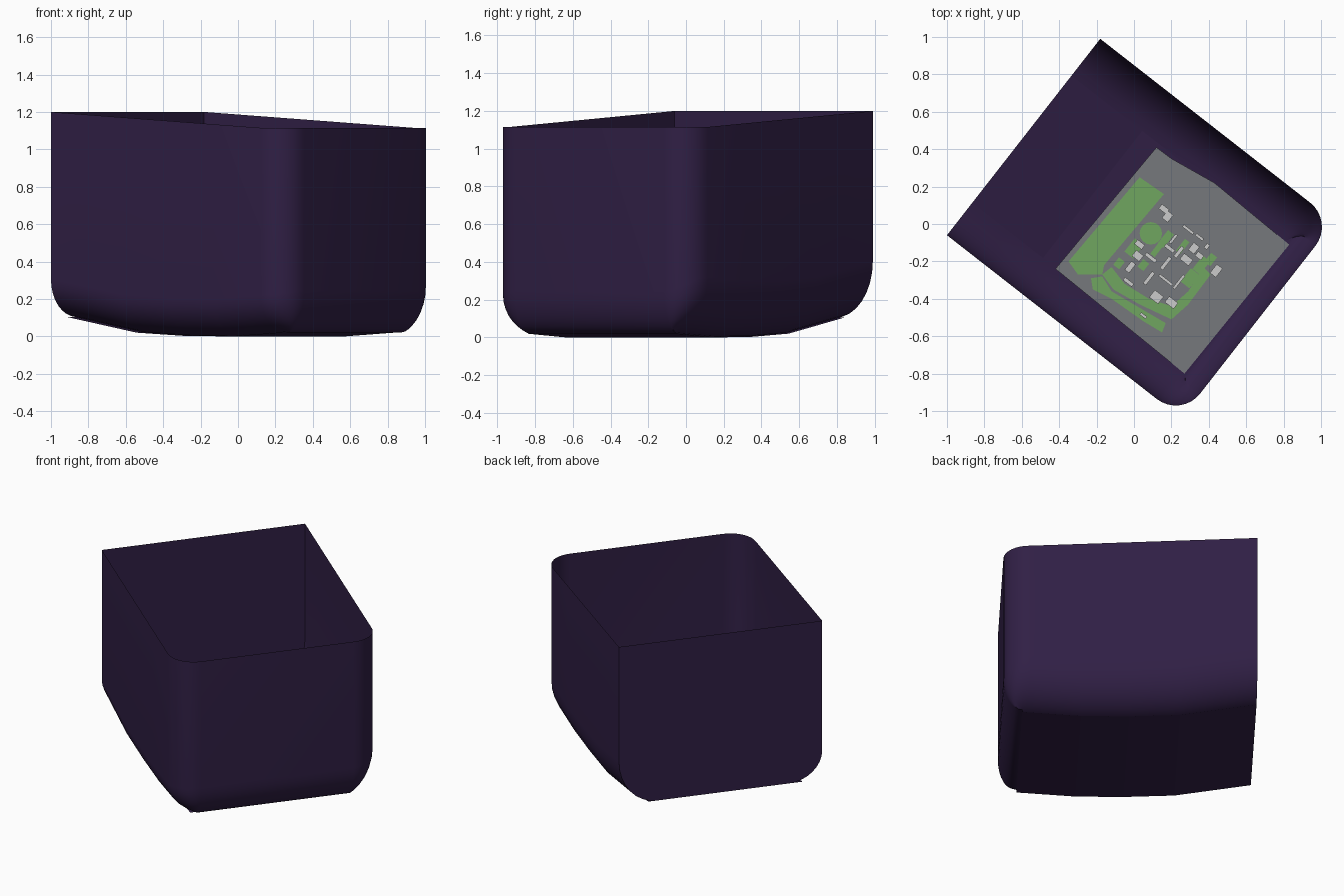
import bpy, bmesh, math
from mathutils import Vector

if "Cube" in bpy.data.objects:
    bpy.data.objects.remove(bpy.data.objects["Cube"])

# Local frame: s runs along the tub, t across it; the tub is turned on the grid
A = Vector((-1.0, -0.06))
U = Vector((0.788, -0.615)).normalized()
V = Vector((-U.y, U.x))
L, W, R = 1.588, 1.332, 0.165


def world(s, t, z):
    p = A + U * s + V * t
    return (p.x, p.y, z)


def material(name, rgb):
    m = bpy.data.materials.new(name)
    m.diffuse_color = (*rgb, 1)
    m.use_nodes = True
    m.node_tree.nodes["Principled BSDF"].inputs["Base Color"].default_value = m.diffuse_color
    return m


PURPLE = material("dark_purple", (0.03, 0.014, 0.06))
GREY = material("ground_grey", (0.18, 0.19, 0.2))
GREEN = material("grass_green", (0.16, 0.38, 0.115))


def make(name, verts, faces, mat=None, smooth=False):
    me = bpy.data.meshes.new(name)
    me.from_pydata(verts, [], faces)
    ob = bpy.data.objects.new(name, me)
    bpy.context.collection.objects.link(ob)
    if mat:
        me.materials.append(mat)
    if smooth:
        bpy.ops.object.select_all(action='DESELECT')
        ob.select_set(True)
        bpy.context.view_layer.objects.active = ob
        bpy.ops.object.shade_smooth_by_angle(angle=math.radians(30))
    return ob


FLOOR = [(0, 0.105), (0.48, 0.02), (0.8, 0.003), (1.1, 0.0), (1.47, 0.022)]


def floor_z(s):
    for (s0, z0), (s1, z1) in zip(FLOOR, FLOOR[1:]):
        if s <= s1:
            return z0 + (z1 - z0) * (s - s0) / (s1 - s0)
    return FLOOR[-1][1]


# Wall outline: (s, t, normal_s, normal_t), open at the flat end panel
outline = [(s, 0, 0, -1) for s in (0, 0.24, 0.48, 0.8, 1.1)]
for k in range(9):
    a = -math.pi / 2 + k * math.pi / 16
    outline.append((L - R + R * math.cos(a), R + R * math.sin(a), math.cos(a), math.sin(a)))
for k in range(9):
    a = k * math.pi / 16
    outline.append((L - R + R * math.cos(a), W - R + R * math.sin(a), math.cos(a), math.sin(a)))
outline += [(s, W, 0, 1) for s in (1.1, 0.8, 0.48, 0.24, 0)]

# Side walls: rim row, then an elliptical fillet curling in to the floor
STEPS = 8
rows = [[world(s, t, 1.2 - 0.085 * min(s / (L - R), 1)) for s, t, _, _ in outline]]
for k in range(STEPS + 1):
    a = k / STEPS * math.pi / 2
    row = []
    for s, t, ns, nt in outline:
        inset, high = (0.22, 0.2) if nt < 0 else (0.25, 0.3)
        height = 0.22 * ns * ns + high * nt * nt
        f = 1 - math.cos(a)
        s2, t2 = s - 0.12 * ns * f, t - inset * nt * f
        row.append(world(s2, t2, floor_z(s2) + height * (1 - math.sin(a))))
    rows.append(row)
n = len(outline)
faces = [(r * n + i, (r + 1) * n + i, (r + 1) * n + i + 1, r * n + i + 1)
         for r in range(len(rows) - 1) for i in range(n - 1)]
make("tub_walls", [v for row in rows for v in row], faces, PURPLE, True)

# Flat end panel closing the sharp-cornered side
panel = [row[0] for row in rows] + [row[-1] for row in reversed(rows)]
make("end_panel", panel, [tuple(reversed(range(len(panel))))], PURPLE)

# Floor sheet with a raised ramp, its corners reaching past the fillets
verts = [world(s, t, z) for s, z in FLOOR for t in (0.13, 1.14)]
make("floor", verts, [(2 * i, 2 * i + 2, 2 * i + 3, 2 * i + 1) for i in range(len(FLOOR) - 1)], PURPLE)


# Map ground and lawns: flat polygons in hundredths of a unit
def sheet(name, pts, z, mat):
    make(name, [(x / 100, y / 100, z) for x, y in reversed(pts)],
         [tuple(range(len(pts)))][::1], mat).data.flip_normals() if area(pts) > 0 else \
        make(name, [(x / 100, y / 100, z) for x, y in pts],
             [tuple(reversed(range(len(pts))))], mat)


def area(pts):
    return sum(p[0] * q[1] - q[0] * p[1] for p, q in zip(pts, pts[1:] + pts[:1]))


GROUND_Z = 0.026
sheet("map_ground", [(-42, -24), (12, 41), (20, 35), (43, 22), (83, -11), (27, -80)], GROUND_Z, GREY)
lawns = {
    "field": [(3, 25), (16, 16), (-16, -22), (-17, -27), (-30, -27), (-35, -20)],
    "outer_lawn": [(-23, -29), (-17, -28), (-12, -36), (17, -53), (15, -58), (5, -52), (-12, -40), (-22, -35)],
    "curved_lawn": [(-17, -27), (-12, -23), (-5, -32), (8, -40), (20, -44), (29, -36), (37, -23),
                    (41, -27), (29, -43), (20, -51), (3, -43), (-11, -35)],
    "oval_lawn": [(9 + 6 * math.cos(k * math.pi / 8), -5 + 6 * math.sin(k * math.pi / 8)) for k in range(16)],
}
for name, pts in lawns.items():
    sheet(name, pts, GROUND_Z + 0.002, GREEN)


def block(name, x, y, ds, dt, z, h, mat=None):
    c = Vector((x, y)) / 100
    base = [c + U * a * ds / 2 + V * b * dt / 2 for a, b in ((-1, -1), (1, -1), (1, 1), (-1, 1))]
    vs = [(p.x, p.y, z) for p in base] + [(p.x, p.y, z + h) for p in base]
    make(name, vs, [(3, 2, 1, 0), (4, 5, 6, 7)] +
         [(i, (i + 1) % 4, (i + 1) % 4 + 4, i + 4) for i in range(4)], mat)


# Small courtyard lawns
for x, y, ds, dt in ((0, -13, .06, .09), (17, -8, .04, .09), (26, -12, .03, .08), (12, -14, .03, .07),
                     (-8, -21, .04, .05), (36, -22, .05, .09), (30, -29, .06, .09), (41, -19, .04, .06),
                     (5, -22, .04, .05)):
    block("courtyard_lawn", x, y, ds, dt, GROUND_Z, 0.002, GREEN)

# Buildings
for x, y, ds, dt in ((18, 4, .04, .05), (16, 8, .05, .03), (29, -3, .07, .015), (35, -7, .05, .015),
                     (21, -8, .015, .06), (19, -13, .06, .02), (24, -15, .02, .07), (32, -13, .04, .05),
                     (28, -19, .06, .04), (35, -17, .04, .03), (17, -21, .02, .08), (9, -18, .07, .02),
                     (2, -17, .05, .04), (-2, -23, .03, .06), (3, -11, .05, .03), (-3, -31, .06, .02),
                     (8, -29, .02, .08), (17, -30, .09, .015), (24, -31, .015, .09), (12, -39, .06, .05),
                     (20, -42, .06, .04), (44, -25, .04, .06), (39, -12, .02, .03), (5, -49, .04, .015)):
    block("building", x, y, ds, dt, GROUND_Z, 0.018)
